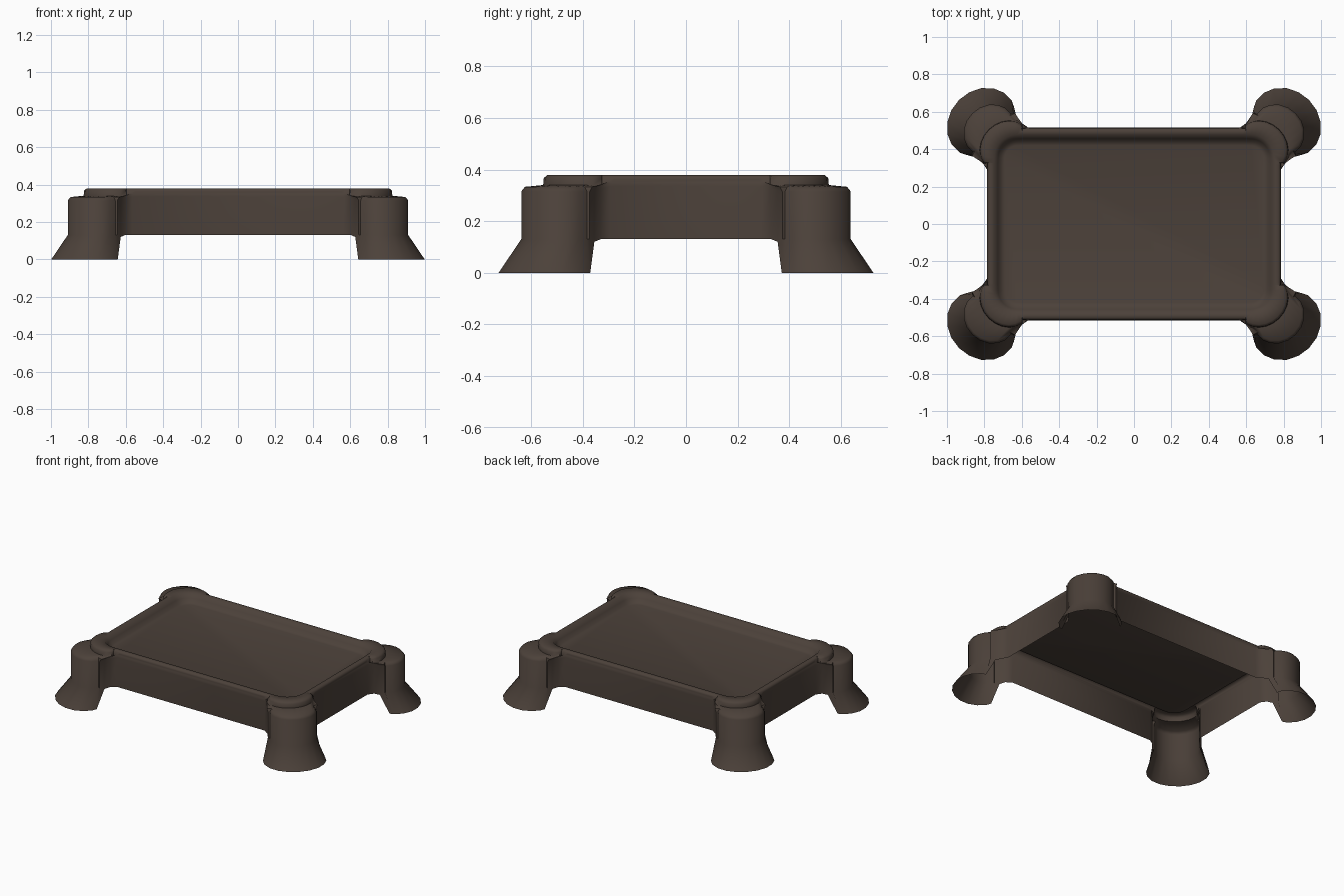
import bpy, bmesh, math

if "Cube" in bpy.data.objects:
    bpy.data.objects.remove(bpy.data.objects["Cube"])

mat = bpy.data.materials.new("dark brown")
mat.diffuse_color = (0.072, 0.053, 0.042, 1)
mat.use_nodes = True
mat.node_tree.nodes["Principled BSDF"].inputs["Base Color"].default_value = mat.diffuse_color

FLOOR = 0.322


def oval(c, a, b, deg):
    """Point on an oval centred on (c, c - .27), radius a along the corner diagonal, b across it."""
    t = math.radians(deg - 45)
    u, v = a * math.cos(t), b * math.sin(t)
    k = math.sqrt(0.5)
    return (c + (u - v) * k, c - .272 + (u + v) * k)


def lerp(a, b, t):
    return a + (b - a) * t


def leg_column(a):
    """Vertical strip of the shell through a leg, from the foot edge up to the tray floor."""
    rim = 45 + (a - 45) * 0.8
    inner = 45 + (a - 45) * 0.45
    return [(*oval(.814, .172, .2, a), 0),
            (*oval(.774, .128, .147, a), .13),
            (*oval(.774, .128, .147, a), .315),
            (*oval(.772, .116, .134, a), .333),
            (*oval(.685, .13, .15, rim), .34),
            (*oval(.685, .128, .147, rim), .367),
            (*oval(.685, .115, .133, rim), .379),
            (*oval(.625, .124, .124, inner), .377),
            (*oval(.625, .102, .102, inner), .352),
            (*oval(.625, .086, .086, inner), FLOOR + .006),
            (*oval(.625, .066, .066, inner), FLOOR)]


def wall_column(x, y, bottom, rim_x, w):
    """Vertical strip through the side wall; w blends from leg to plain wall."""
    r0 = (.643, .63, 0) if bottom == 0 else (x, y, bottom)
    return [r0, (x, y, .132),
            (x, y, lerp(.315, .335, w)),
            (lerp(x, rim_x, .2), y - .003, lerp(.333, .35, w)),
            (rim_x, .513, lerp(.34, .362, w)),
            (rim_x, .511, .37),
            (rim_x, .5, .379),
            (rim_x, .478, .377),
            (rim_x, .456, .352),
            (rim_x, .44, FLOOR + .006),
            (rim_x, .42, FLOOR)]


def swap(col):
    """Reflect a column across the leg's diagonal."""
    return [(y + .272, x - .272, z) for x, y, z in col]


# One corner: wall, fillet, leg, fillet, wall
fillet = [wall_column(.645, .595, 0, .597, 0),
          wall_column(.627, .568, .12, .585, .2),
          wall_column(.603, .54, .13, .572, .6),
          wall_column(.565, .515, .131, .55, 1)]
corner = [swap(c) for c in reversed(fillet)]
corner += [leg_column(-55 + 20 * i) for i in range(11)]
corner += fillet

# Mirror the corner round the tray
loop = []
for sx, sy in ((1, 1), (-1, 1), (-1, -1), (1, -1)):
    cols = [[(x * sx, y * sy, z) for x, y, z in c] for c in corner]
    loop += cols if sx * sy > 0 else cols[::-1]

# Skin the shell, open underneath, with the recessed tray floor
bm = bmesh.new()
V = [[bm.verts.new(p) for p in c] for c in loop]
n, rows = len(V), len(V[0])
for i in range(n):
    a, b = V[i], V[(i + 1) % n]
    for r in range(rows - 1):
        bm.faces.new((a[r], b[r], b[r + 1], a[r + 1]))
bm.faces.new([c[-1] for c in V])
bm.normal_update()

me = bpy.data.meshes.new("tray_with_legs")
bm.to_mesh(me)
bm.free()
me.materials.append(mat)
ob = bpy.data.objects.new("tray_with_legs", me)
bpy.context.collection.objects.link(ob)
bpy.context.view_layer.objects.active = ob
ob.select_set(True)
bpy.ops.object.shade_smooth_by_angle(angle=math.radians(50))
